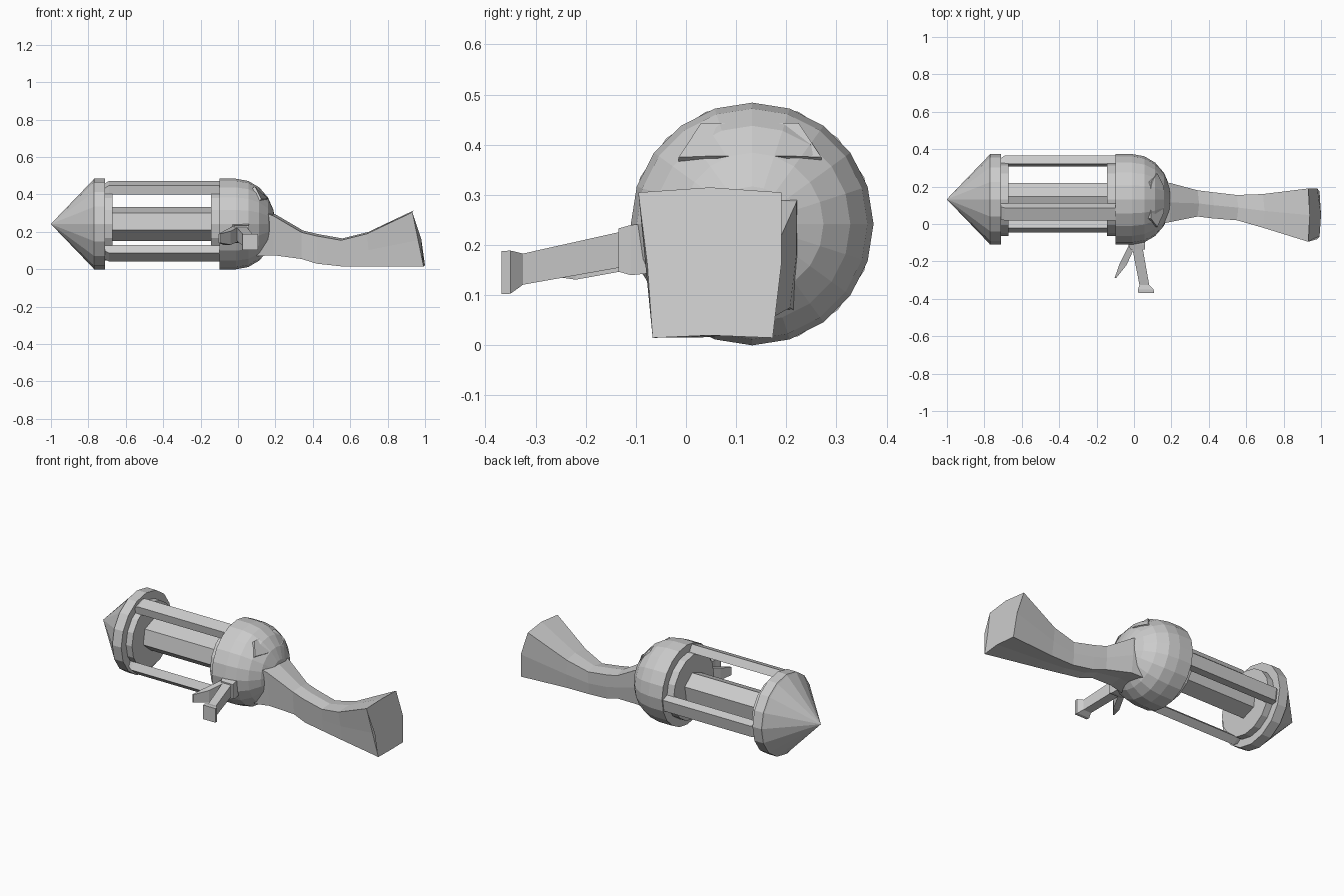
import bpy, bmesh
from math import sin, cos, pi, radians
from mathutils import Vector

if "Cube" in bpy.data.objects:
    bpy.data.objects.remove(bpy.data.objects["Cube"])

CY, CZ = 0.132, 0.242      # long axis of the body


def finish(name, bm):
    bmesh.ops.recalc_face_normals(bm, faces=bm.faces)
    me = bpy.data.meshes.new(name)
    bm.to_mesh(me)
    bm.free()
    ob = bpy.data.objects.new(name, me)
    bpy.context.collection.objects.link(ob)
    return ob


def loft(name, sections):
    """Skin matching point loops, capping both ends."""
    bm = bmesh.new()
    rings = [[bm.verts.new(p) for p in s] for s in sections]
    n = len(rings[0])
    for a, b in zip(rings, rings[1:]):
        for i in range(n):
            j = (i + 1) % n
            bm.faces.new((a[i], a[j], b[j], b[i]))
    bm.faces.new(rings[0])
    bm.faces.new(rings[-1][::-1])
    return finish(name, bm)


def ring(x, r, n, turn=0.0):
    angles = [2 * pi * i / n + radians(turn) for i in range(n)]
    return [(x, CY + r * cos(a), CZ + r * sin(a)) for a in angles]


def lathe(name, profile, n=16, turn=0.0):
    return loft(name, [ring(x, r, n, turn) for x, r in profile])


def box_path(name, stations):
    """Rectangular beam through (centre, half x, half z) stations."""
    loft(name, [[(x - hx, y, z - hz), (x + hx, y, z - hz),
                 (x + hx, y, z + hz), (x - hx, y, z + hz)]
                for (x, y, z), hx, hz in stations])


# Pointed nose with its collar
lathe("nose_cone", [(-1.0, 0.001), (-0.775, 0.235), (-0.77, 0.242),
                    (-0.71, 0.242), (-0.71, 0.19)])

# Rounded rear dome
dome = [(-0.10, 0.19), (-0.10, 0.242), (-0.01, 0.242)]
for a in (18, 36, 54, 72, 89.8):
    dome.append((-0.01 + 0.21 * sin(radians(a)), 0.242 * cos(radians(a))))
lathe("rear_dome", dome, 20)

# End plates and wide six-sided core of the cage
lathe("front_plate", [(-0.72, 0.195), (-0.67, 0.195)])
lathe("rear_plate", [(-0.145, 0.195), (-0.09, 0.195)])
lathe("core_rod", [(-0.68, 0.092), (-0.13, 0.092)], 6, 80)

# Three cage bars, lined up with alternate core faces
for k in range(3):
    a = radians(120 * k - 10)
    out, tan = Vector((0, cos(a), sin(a))), Vector((0, -sin(a), cos(a)))
    secs = []
    for x, top in ((-0.715, 0.215), (-0.69, 0.232), (-0.09, 0.232)):
        secs.append([Vector((x, CY, CZ)) + out * r + tan * w
                     for r, w in ((0.185, -0.045), (top, -0.036),
                                  (top, 0.036), (0.185, 0.045))])
    loft(f"cage_bar_{k + 1}", secs)

# Shoulder stock: x, y low, y high, z low, z high, lean of the top edge
stock = []
for x, y0, y1, z0, z1, lean in (
        (0.10, -0.01, 0.23, 0.07, 0.32, 0.0),
        (0.19, 0.01, 0.22, 0.075, 0.285, 0.0),
        (0.34, 0.04, 0.18, 0.055, 0.197, 0.0),
        (0.42, 0.03, 0.17, 0.03, 0.178, 0.0),
        (0.55, 0.02, 0.155, 0.016, 0.155, 0.0),
        (0.70, -0.02, 0.16, 0.016, 0.19, -0.01),
        (0.992, -0.095, 0.19, 0.015, 0.305, -0.06)):
    m, h = (y0 + y1) / 2, (z0 + z1) / 2
    i = 0.1 * (y1 - y0)
    stock.append([(x, y0 + i, z0), (x + 0.008, m, z0 + 0.005),
                  (x, y1 - i * 0.6, z0), (x + lean * 0.2, y1, h),
                  (x + lean, y1, z1), (x + lean + 0.008, m, z1 + 0.01),
                  (x + lean, y0, z1), (x + lean * 0.2, y0 + i * 0.5, h)])
loft("stock", stock)

# Small brow plate almost flush with the dome
brow = [(0.09, 0.03, 0.443), (0.09, 0.225, 0.443),
        (0.125, 0.27, 0.375), (0.16, 0.20, 0.378),
        (0.16, 0.06, 0.378), (0.125, -0.015, 0.375)]
loft("brow_plate", [[(x - 0.05, y, z - 0.04) for x, y, z in brow], brow])

# Side crank: mount, flared grip and pointed blade
box_path("crank_mount", [((0.01, -0.06, 0.195), 0.045, 0.05),
                         ((0.015, -0.11, 0.19), 0.045, 0.05),
                         ((0.02, -0.135, 0.19), 0.04, 0.043)])
box_path("crank_grip", [((0.015, -0.11, 0.195), 0.028, 0.036),
                        ((0.055, -0.325, 0.152), 0.026, 0.031),
                        ((0.063, -0.35, 0.146), 0.042, 0.043),
                        ((0.065, -0.368, 0.145), 0.042, 0.043)])
box_path("crank_blade", [((-0.01, -0.115, 0.19), 0.018, 0.04),
                         ((-0.06, -0.22, 0.167), 0.02, 0.036),
                         ((-0.10, -0.29, 0.165), 0.004, 0.024)])
